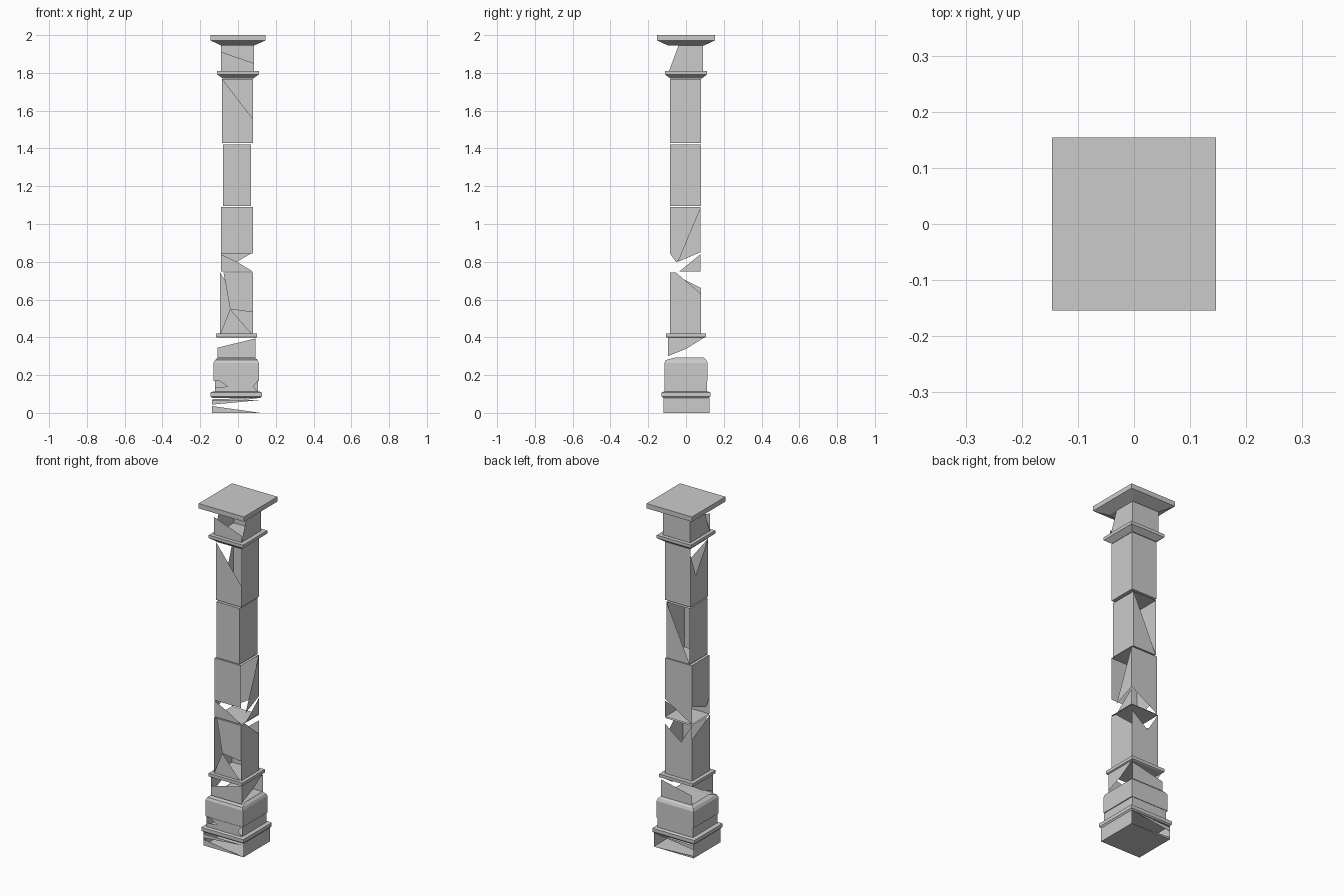
import bpy, bmesh
from mathutils import Vector

if "Cube" in bpy.data.objects:
    bpy.data.objects.remove(bpy.data.objects["Cube"])


def finish(name, bm):
    me = bpy.data.meshes.new(name)
    bm.to_mesh(me)
    bm.free()
    ob = bpy.data.objects.new(name, me)
    bpy.context.collection.objects.link(ob)
    return ob


def loft(name, rings):
    """Closed square moulding; each ring is (z, x0, x1, y0, y1)."""
    bm = bmesh.new()
    loops = [[bm.verts.new(p) for p in ((x0, y0, z), (x1, y0, z), (x1, y1, z), (x0, y1, z))]
             for z, x0, x1, y0, y1 in rings]
    bm.faces.new(loops[0][::-1])
    bm.faces.new(loops[-1])
    for a, b in zip(loops, loops[1:]):
        for i in range(4):
            j = (i + 1) % 4
            bm.faces.new((a[i], a[j], b[j], b[i]))
    return finish(name, bm)


def block(name, x, y, z, **sides):
    """Hollow stone block with broken side panels.
    Panels are outlines (u, v) seen from outside; missing keys are whole."""
    bm = bmesh.new()
    c = [Vector(p) for p in ((x[0], y[0], 0), (x[1], y[0], 0), (x[1], y[1], 0), (x[0], y[1], 0))]
    full = [[(0, 0), (1, 0), (1, 1), (0, 1)]]
    for i, key in enumerate(("front", "right", "back", "left")):
        a, b = c[i], c[(i + 1) % 4]
        for outline in sides.get(key, full):
            vs = []
            for u, v in outline:
                p = a.lerp(b, u)
                p.z = z[0] + (z[1] - z[0]) * v
                vs.append(bm.verts.new(p))
            bm.faces.new(vs)
    bm.faces.new([bm.verts.new((p.x, p.y, z[0])) for p in reversed(c)])
    bm.faces.new([bm.verts.new((p.x, p.y, z[1])) for p in c])
    return finish(name, bm)


# base
block("plinth", (-.137, .12), (-.12, .125), (0, .08),
      front=[[(0, 0), (1, 0), (0, .45)], [(0, .55), (1, .85), (0, .85)]],
      back=[[(0, 0), (1, 0), (1, .15)], [(0, 1), (1, .6), (1, .9)]])
loft("plinth_band", [(.08, -.137, .12, -.122, .122), (.088, -.145, .126, -.13, .13),
                     (.108, -.145, .126, -.13, .13), (.112, -.135, .116, -.12, .12)])
block("base_step", (-.122, .105), (-.115, .112), (.11, .17),
      front=[[(0, 0), (1, 0), (.9, .5), (1, 1), (.1, 1), (.3, .5), (0, .4)]])
loft("base_cushion", [(.17, -.13, .11, -.113, .115), (.265, -.13, .11, -.113, .115),
                      (.28, -.122, .104, -.107, .108), (.292, -.105, .09, -.06, .095)])
block("base_neck", (-.108, .093), (-.095, .098), (.29, .40),
      front=[[(0, 0), (1, 0), (1, .95), (0, .5)]],
      right=[[(0, .1), (.5, .45), (1, 1), (0, 1)]],
      back=[[(0, 0), (1, 0), (1, .5), (0, .9)]],
      left=[[(0, 1), (.5, .45), (1, .1), (1, 1)]])
loft("base_collar", [(.398, -.108, .092, -.098, .098), (.402, -.116, .1, -.105, .105),
                     (.42, -.116, .1, -.105, .105)])

# shaft, four stacked blocks
block("shaft_block_1", (-.094, .08), (-.085, .08), (.42, .742),
      front=[[(.3, .4), (1, .35), (1, 1), (.1, 1)], [(0, 0), (.95, 0), (.3, .4)]],
      right=[[(0, 0), (1, 0), (1, .65), (.2, 1), (0, 1)]],
      back=[[(0, 0), (1, 0), (1, 1), (.6, .65), (0, .9)]],
      left=[[(0, 0), (1, 0), (1, 1), (0, .75)]])
block("shaft_block_2", (-.091, .08), (-.085, .077), (.748, 1.09),
      front=[[(0, .28), (1, .28), (1, 1), (0, 1)], [(0, 0), (1, 0), (.5, .15), (0, .27)]],
      right=[[(.25, .15), (1, .3), (1, 1)], [(.3, 0), (1, 0), (1, .27)]],
      back=[[(0, .3), (1, 0), (1, 1), (0, 1)]],
      left=[[(0, .3), (.8, .15), (1, .28), (1, 1), (0, 1)]])
block("shaft_block_3", (-.08, .07), (-.084, .08), (1.095, 1.42),
      back=[[(0, 0), (1, 0), (0, 1)]])
block("shaft_block_4", (-.084, .08), (-.084, .08), (1.43, 1.768),
      front=[[(0, 0), (1, 0), (1, .37), (0, 1)]],
      left=[[(0, 0), (1, 0), (1, 1), (.3, .5), (0, .9)]])

# capital
loft("upper_collar", [(1.77, -.08, .08, -.082, .082), (1.792, -.11, .11, -.112, .112),
                      (1.81, -.11, .11, -.112, .112)])
block("capital_neck", (-.09, .085), (-.09, .09), (1.81, 1.945),
      front=[[(0, 0), (1, 0), (1, .3), (0, .75)]],
      right=[[(0, 0), (1, 0), (1, 1), (.28, 1)]],
      left=[[(0, 0), (1, 0), (.72, 1), (0, 1)]])
loft("top_slab", [(1.945, -.09, .085, -.095, .095), (1.972, -.146, .146, -.154, .154),
                  (2.0, -.146, .146, -.154, .154)])
